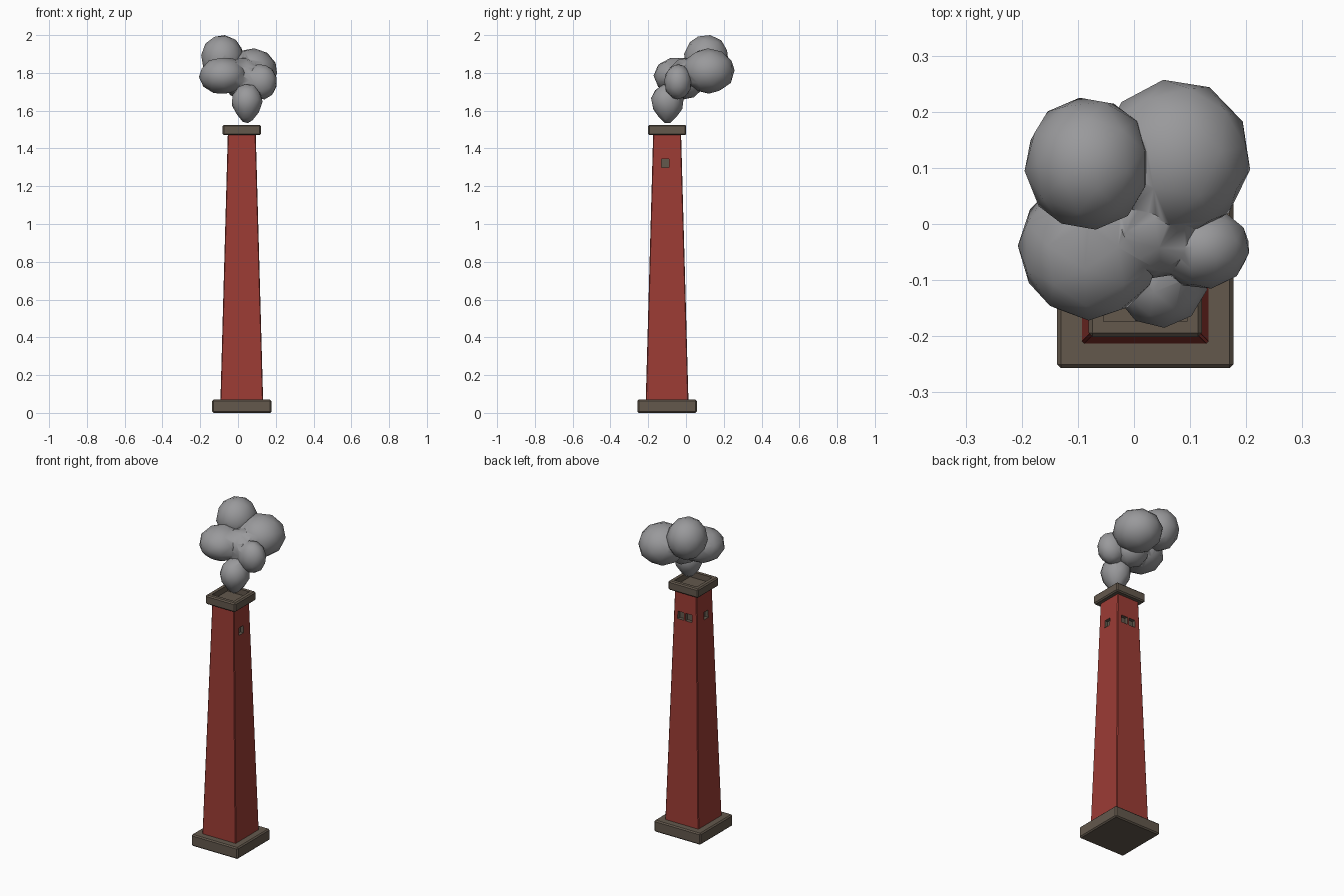
import bpy, bmesh, math, random
from mathutils import Matrix, Vector

if "Cube" in bpy.data.objects:
    bpy.data.objects.remove(bpy.data.objects["Cube"])

random.seed(4)
CX, CY = 0.02, -0.10   # chimney axis


def material(name, rgb):
    m = bpy.data.materials.new(name)
    m.diffuse_color = (*rgb, 1)
    m.use_nodes = True
    m.node_tree.nodes["Principled BSDF"].inputs["Base Color"].default_value = m.diffuse_color
    return m


RED = material("brick_red", (0.33, 0.045, 0.035))
STONE = material("stone_brown", (0.125, 0.098, 0.073))
SMOKE = material("smoke_grey", (0.32, 0.32, 0.33))


def make(name, bm, mat):
    bmesh.ops.recalc_face_normals(bm, faces=bm.faces[:])
    me = bpy.data.meshes.new(name)
    bm.to_mesh(me)
    bm.free()
    me.materials.append(mat)
    ob = bpy.data.objects.new(name, me)
    bpy.context.collection.objects.link(ob)
    return ob


def apply(ob, mod):
    bpy.context.view_layer.objects.active = ob
    bpy.ops.object.modifier_apply(modifier=mod.name)


def boolean(ob, other, op):
    mod = ob.modifiers.new("bool", 'BOOLEAN')
    mod.object, mod.operation, mod.solver = other, op, 'EXACT'
    mod.material_mode = 'TRANSFER'
    apply(ob, mod)
    bpy.data.objects.remove(other)


def smooth(ob, angle):
    bpy.ops.object.select_all(action='DESELECT')
    ob.select_set(True)
    bpy.context.view_layer.objects.active = ob
    bpy.ops.object.shade_smooth_by_angle(angle=math.radians(angle))


def tower(name, half0, half1, z0, z1, mat, bevel, hole=None):
    """Square tapered block around the chimney axis, optionally hollowed on top."""
    bm = bmesh.new()
    bmesh.ops.create_cube(bm, size=2)
    for v in bm.verts:
        top = v.co.z > 0
        h = half1 if top else half0
        v.co = (CX + v.co.x * h, CY + v.co.y * h, z1 if top else z0)
    bmesh.ops.bevel(bm, geom=bm.edges[:], offset=bevel, segments=1, affect='EDGES')
    if hole:
        width, depth = hole
        face = max(bm.faces, key=lambda f: f.calc_center_median().z)
        bmesh.ops.inset_region(bm, faces=[face], thickness=width)
        inner = bmesh.ops.extrude_face_region(bm, geom=[face])
        bmesh.ops.translate(bm, vec=(0, 0, -depth),
                            verts=[g for g in inner['geom'] if isinstance(g, bmesh.types.BMVert)])
        bmesh.ops.delete(bm, geom=[face], context='FACES_ONLY')
    return make(name, bm, mat)


# Base, shaft and hollow cap
base = tower("base", 0.157, 0.157, 0.0, 0.07, STONE, 0.007)
shaft = tower("shaft", 0.113, 0.074, 0.066, 1.475, RED, 0.004)
cap = tower("cap", 0.101, 0.101, 1.47, 1.525, STONE, 0.007, hole=(0.028, 0.035))

# Recessed windows: one on each side, a pair at the back
half = 0.079
for x, y in ((CX + half, -0.11), (CX - half, -0.11), (0.05, CY + half), (-0.003, CY + half)):
    bm = bmesh.new()
    bmesh.ops.create_cube(bm, size=1, matrix=Matrix.Translation((x, y, 1.322))
                          @ Matrix.Diagonal((0.042, 0.042, 0.045, 1)))
    boolean(shaft, make("window_cutter", bm, STONE), 'DIFFERENCE')

for ob in (base, shaft, cap):
    smooth(ob, 25)


def puff(lo, hi, taper=0.0):
    """Low-poly puff fitted to the given bounds, optionally narrowed at the bottom."""
    bm = bmesh.new()
    bmesh.ops.create_icosphere(bm, subdivisions=2, radius=1)
    rot = Matrix.Rotation(random.uniform(0, 6), 3, 'Z') @ Matrix.Rotation(random.uniform(0, 1), 3, 'X')
    for v in bm.verts:
        v.co = rot @ v.co
    mx = [max(abs(v.co[i]) for v in bm.verts) for i in range(3)]
    lo, hi = Vector(lo), Vector(hi)
    mid, size = (lo + hi) / 2, (hi - lo) / 2
    for v in bm.verts:
        n = [v.co[i] / mx[i] for i in range(3)]
        k = 1 + taper * min(n[2], 0)
        v.co = (mid.x + size.x * n[0] * k, mid.y + size.y * n[1] * k, mid.z + size.z * n[2])
    return make("puff", bm, SMOKE)


# Smoke cloud: puffs merged into one surface
smoke = puff((-0.06, -0.02, 1.69), (0.207, 0.257, 1.93))
smoke.name = "smoke"
for args in (((-0.08, -0.10, 1.66), (0.13, 0.10, 1.88)),
             ((-0.195, -0.01, 1.76), (0.03, 0.225, 2.0)),
             ((-0.207, -0.172, 1.69), (0.05, 0.09, 1.88)),
             ((0.04, -0.115, 1.66), (0.205, 0.03, 1.845)),
             ((-0.035, -0.185, 1.535), (0.13, -0.01, 1.74), 0.4)):
    boolean(smoke, puff(*args), 'UNION')
smooth(smoke, 60)
